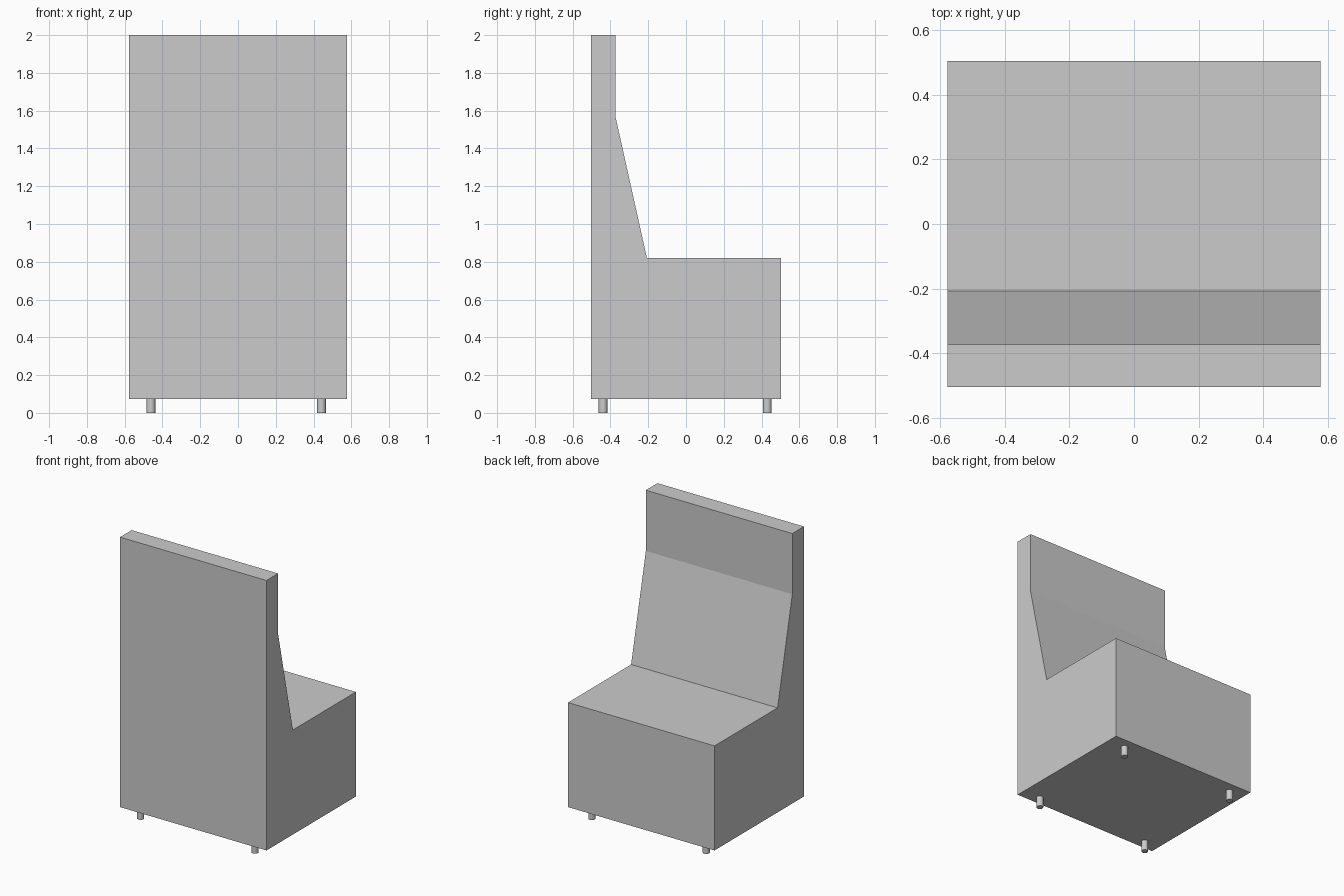
import bpy
import bmesh

if "Cube" in bpy.data.objects:
    bpy.data.objects.remove(bpy.data.objects["Cube"])

HALF_WIDTH = 0.578
BASE_Z = 0.074


def extruded_profile(name, profile, half_width):
    """Extrude a (y, z) side profile along x."""
    bm = bmesh.new()
    face = bm.faces.new([bm.verts.new((-half_width, y, z)) for y, z in profile])
    result = bmesh.ops.extrude_face_region(bm, geom=[face])
    moved = [v for v in result["geom"] if isinstance(v, bmesh.types.BMVert)]
    bmesh.ops.translate(bm, verts=moved, vec=(2 * half_width, 0, 0))
    bmesh.ops.recalc_face_normals(bm, faces=bm.faces)
    mesh = bpy.data.meshes.new(name)
    bm.to_mesh(mesh)
    bm.free()
    obj = bpy.data.objects.new(name, mesh)
    bpy.context.collection.objects.link(obj)
    return obj


def leg(name, x, y):
    bpy.ops.mesh.primitive_cylinder_add(
        vertices=24, radius=0.023, depth=BASE_Z, location=(x, y, BASE_Z / 2))
    bpy.context.object.name = name
    bpy.ops.object.shade_smooth_by_angle()


# Upholstered bench body: seat block with sloping, then upright, backrest
extruded_profile("seat_and_backrest", [
    (-0.504, BASE_Z), (0.504, BASE_Z), (0.504, 0.82), (-0.207, 0.82),
    (-0.373, 1.567), (-0.373, 2.0), (-0.504, 2.0)], HALF_WIDTH)

# Four short round legs, set slightly off centre
for side, x in (("left", -0.461), ("right", 0.442)):
    for end, y in (("back", -0.439), ("seat", 0.43)):
        leg(f"{side}_{end}_leg", x, y)
